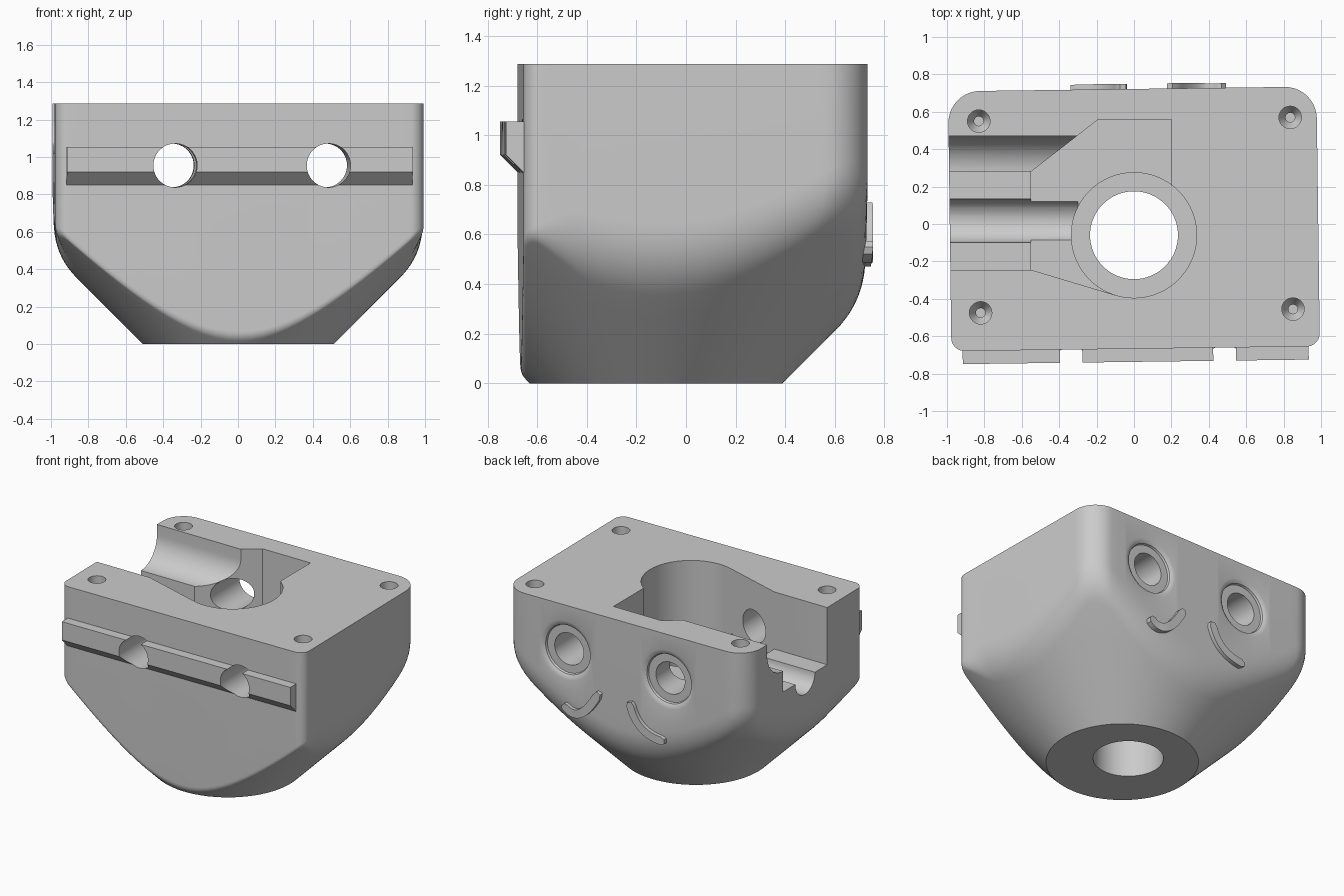
import bpy, bmesh, math
from mathutils import Matrix, Vector

if "Cube" in bpy.data.objects:
    bpy.data.objects.remove(bpy.data.objects["Cube"], do_unlink=True)

TILT = Matrix.Rotation(math.radians(0.75), 4, 'Z')   # the shell sits slightly turned
FRONT, BACK, SIDE = -0.667, 0.722, 0.985
TOP, CONE_Y, CONE_R = 1.287, -0.12, 0.51

grey = bpy.data.materials.new("plain grey")
grey.use_nodes = True
GREY = (0.6, 0.6, 0.6, 1)
grey.diffuse_color = GREY
grey.node_tree.nodes["Principled BSDF"].inputs["Base Color"].default_value = GREY


def make(name, rings, tilt=False):
    """Skin a stack of closed rings and cap both ends."""
    bm = bmesh.new()
    loops = [[bm.verts.new(p) for p in ring] for ring in rings]
    n = len(loops[0])
    for a, b in zip(loops, loops[1:]):
        for i in range(n):
            j = (i + 1) % n
            bm.faces.new((a[i], a[j], b[j], b[i]))
    bm.faces.new(loops[0][::-1])
    bm.faces.new(loops[-1])
    if tilt:
        bm.transform(TILT)
    bmesh.ops.recalc_face_normals(bm, faces=bm.faces)
    mesh = bpy.data.meshes.new(name)
    bm.to_mesh(mesh)
    bm.free()
    mesh.materials.append(grey)
    ob = bpy.data.objects.new(name, mesh)
    bpy.context.collection.objects.link(ob)
    return ob


def arc(cx, cy, r, a0, a1, n):
    return [(cx + r * math.cos(math.radians(a0 + (a1 - a0) * i / n)),
             cy + r * math.sin(math.radians(a0 + (a1 - a0) * i / n))) for i in range(n + 1)]


def prism_x(name, profile, x0, x1, tilt=False):
    return make(name, [[(x, y, z) for y, z in profile] for x in (x0, x1)], tilt)


def prism_z(name, outline, z0, z1):
    return make(name, [[(x, y, z) for x, y in outline] for z in (z0, z1)])


def lathe_z(name, x, y, steps, n=64):
    """Round cutter on a vertical axis, steps are (radius, z)."""
    return make(name, [[(px, py, z) for px, py in arc(x, y, r, 0, 360, n)[:-1]] for r, z in steps])


def lathe_y(name, x, z, steps, n=64):
    """Round cutter on a front-to-back axis, steps are (radius, y)."""
    return make(name, [[(px, y, pz) for px, pz in arc(x, z, r, 0, 360, n)[:-1]] for r, y in steps], True)


def cut(target, cutter):
    mod = target.modifiers.new("cut", 'BOOLEAN')
    mod.operation, mod.solver, mod.object = 'DIFFERENCE', 'EXACT', cutter
    bpy.context.view_layer.objects.active = target
    bpy.ops.object.modifier_apply(modifier=mod.name)


# Outline of the shell: rounded rectangle, finely divided
corners = []
for sx, y, r, a in ((1, BACK, 0.17, 0), (-1, BACK, 0.17, 90), (-1, FRONT, 0.07, 180), (1, FRONT, 0.07, 270)):
    cy = y - r if y > 0 else y + r
    corners.append(arc(sx * (SIDE - r), cy, r, a, a + 90, 10))
outline = []
for i, c in enumerate(corners):
    outline += c
    p, q = Vector(c[-1]), Vector(corners[(i + 1) % 4][0])
    outline += [tuple(p.lerp(q, k / 28)) for k in range(1, 28)]

# Shell: outline above, cone below, blended by a fillet that narrows at the front
columns = []
for x, y in outline:
    out = Vector((x, y - CONE_Y))
    reach = out.length
    out.normalize()
    s = min(1, max(0, (y - FRONT) / 0.25))
    t = 0.03 + 0.14 * s * s * (3 - 2 * s)
    zc = reach - CONE_R
    a = Vector((reach - t * 0.707, zc - t * 0.707))
    b, c = Vector((reach, zc)), Vector((reach, zc + t))
    col = [Vector((CONE_R, 0)).lerp(a, k / 4) for k in range(4)]
    col += [a * (1 - u) ** 2 + b * 2 * u * (1 - u) + c * u * u for u in [k / 10 for k in range(11)]]
    col.append(Vector((reach, TOP)))
    columns.append([(out.x * p.x, CONE_Y + out.y * p.x, p.y) for p in col])
shell = make("shell", list(zip(*columns)), True)

# Front rail with a sloped underside
rail = prism_x("front_rail", [(-0.737, 1.055), (-0.655, 1.055), (-0.655, 0.85),
                              (-0.667, 0.85), (-0.737, 0.92)], -0.925, 0.925, True)

# Side channel: flat floor, round groove, and a coved ledge
channel = ([(-0.245, 1.5), (-0.245, 0.865)] + arc(0.0175, 0.865, 0.117, 180, 360, 24)
           + [(0.28, 0.865)] + arc(0.28, 1.21, 0.19, 270, 360, 14) + [(0.47, 1.5)])
cutters = [
    prism_x("channel_cutter", channel, -1.2, -0.3),
    prism_z("pocket_cutter", [(-0.55, -0.245), (-0.1, -0.38), (0.2, -0.06), (0.2, 0.56),
                              (-0.19, 0.56), (-0.55, 0.28)], 0.81, 1.5),
    lathe_z("bowl_cutter", 0, -0.06, [(0.335, 0.6), (0.335, 1.5)]),
    lathe_z("outlet_cutter", 0, -0.06, [(0.235, -0.2), (0.235, 1.4)]),
]

# Screw holes in the top corners
for x, y in ((-0.83, 0.55), (0.835, 0.57), (-0.82, -0.475), (0.85, -0.455)):
    cutters.append(lathe_z("screw_cutter", x, y, [(0.025, 0.9), (0.025, 1.17), (0.06, 1.23), (0.06, 1.4)], 32))

# Front-to-back bores, each with a dished eye at the back
bores = []
for x in (-0.345, 0.475):
    bores.append(lathe_y("bore_cutter", x, 0.955, [(0.117, -1), (0.117, 1)]))
    cutters.append(lathe_y("eye_cutter", x, 0.955,
                           [(0.175, BACK - 0.03), (0.18, BACK - 0.015), (0.195, BACK - 0.005),
                            (0.22, BACK + 0.001), (0.22, 1)]))

for c in cutters + bores:
    cut(shell, c)
for c in bores:
    cut(rail, c)
for c in cutters + bores:
    bpy.data.objects.remove(c, do_unlink=True)


def back_surface(x, z):
    cone = math.sqrt((CONE_R + z) ** 2 - x * x) + CONE_Y
    k = 0.15
    return min(cone, BACK) - max(k - abs(cone - BACK), 0) ** 2 / (4 * k)


# Raised curved strips below the eyes
def strip(name, p0, p1, p2):
    p0, p1, p2 = Vector(p0), Vector(p1), Vector(p2)
    rings = []
    for i in range(17):
        u = i / 16
        p = p0 * (1 - u) ** 2 + p1 * 2 * u * (1 - u) + p2 * u * u
        d = ((p1 - p0) * (1 - u) + (p2 - p1) * u).normalized()
        half = 0.03 * (0.55 if i in (0, 16) else 1)
        side = Vector((-d.y, d.x)) * half
        l, r, y = p + side, p - side, back_surface(p.x, p.y)
        rings.append([(l.x, y - 0.04, l.y), (r.x, y - 0.04, r.y), (r.x, y + 0.028, r.y), (l.x, y + 0.028, l.y)])
    return make(name, rings, True)


parts = [shell, rail,
         strip("left_cheek_strip", (0.49, 0.56), (0.36, 0.42), (0.2, 0.72)),
         strip("right_cheek_strip", (-0.05, 0.72), (-0.1, 0.5), (-0.33, 0.5))]
for ob in parts:
    bpy.ops.object.select_all(action='DESELECT')
    ob.select_set(True)
    bpy.context.view_layer.objects.active = ob
    bpy.ops.object.shade_smooth_by_angle(angle=math.radians(25))
